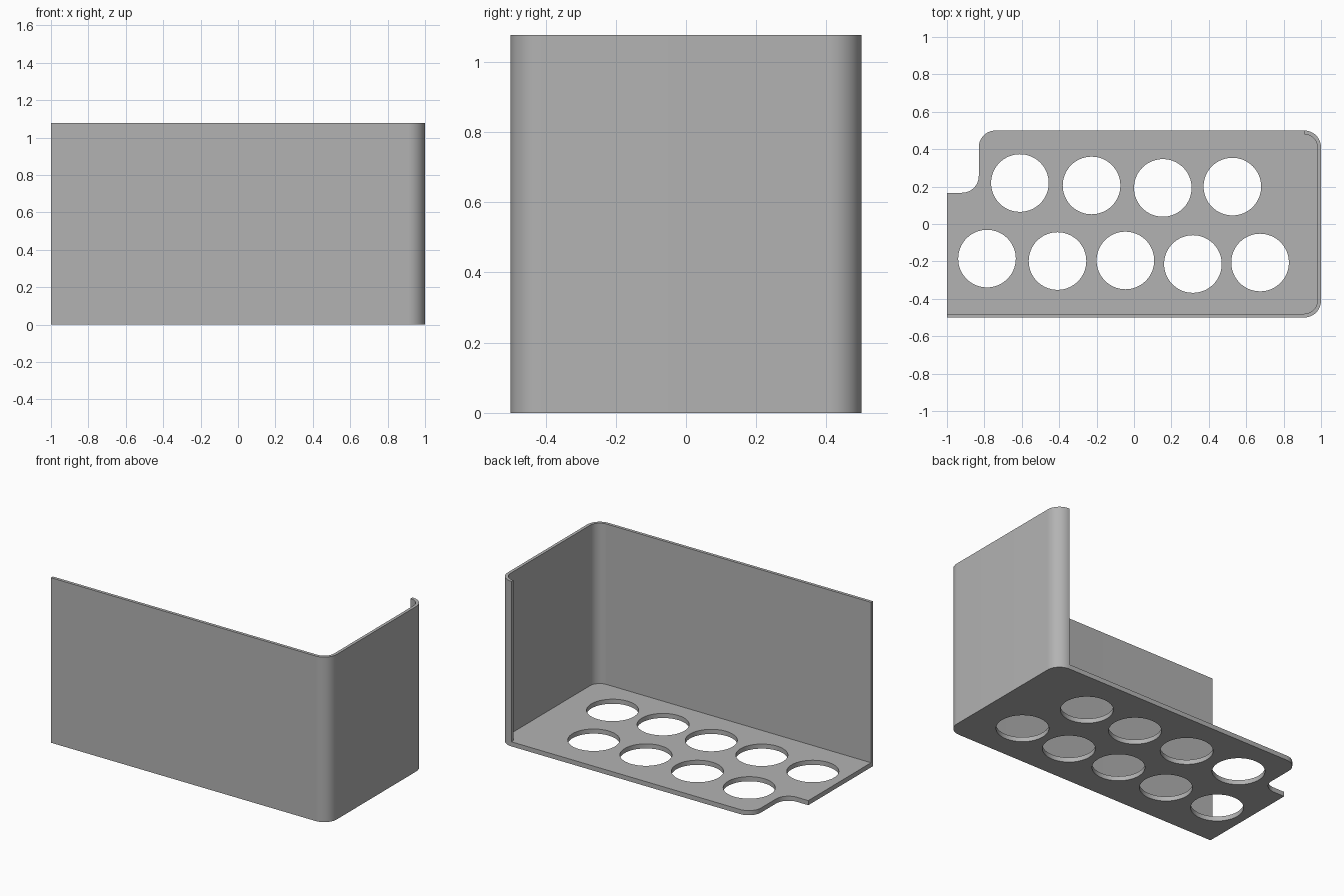
import bpy, bmesh, math

if "Cube" in bpy.data.objects:
    bpy.data.objects.remove(bpy.data.objects["Cube"])

H, T, W, R = 1.077, 0.03, 0.02, 0.09   # height, floor and wall thickness, corner radius

grey = bpy.data.materials.new("light grey")
grey.diffuse_color = (0.45, 0.45, 0.45, 1)
grey.use_nodes = True
grey.node_tree.nodes["Principled BSDF"].inputs["Base Color"].default_value = grey.diffuse_color


def arc(cx, cy, r, start, end, n=14):
    """Points along an arc, angles in degrees."""
    return [(cx + r * math.cos(math.radians(start + (end - start) * i / n)),
             cy + r * math.sin(math.radians(start + (end - start) * i / n)))
            for i in range(n + 1)]


def slab(name, loops, z0, z1):
    """Filled outline with optional holes, extruded from z0 to z1."""
    curve = bpy.data.curves.new(name, 'CURVE')
    curve.dimensions = '2D'
    curve.fill_mode = 'BOTH'
    curve.extrude = (z1 - z0) / 2
    for loop in loops:
        spline = curve.splines.new('POLY')
        spline.points.add(len(loop) - 1)
        for point, (x, y) in zip(spline.points, loop):
            point.co = (x, y, 0, 1)
        spline.use_cyclic_u = True
    obj = bpy.data.objects.new(name, curve)
    bpy.context.collection.objects.link(obj)
    bpy.ops.object.select_all(action='DESELECT')
    obj.select_set(True)
    bpy.context.view_layer.objects.active = obj
    bpy.ops.object.convert(target='MESH')
    obj = bpy.context.object
    obj.name = name
    bm = bmesh.new()
    bm.from_mesh(obj.data)
    bmesh.ops.remove_doubles(bm, verts=bm.verts, dist=1e-5)
    bmesh.ops.translate(bm, verts=bm.verts, vec=(0, 0, (z0 + z1) / 2))
    bmesh.ops.recalc_face_normals(bm, faces=bm.faces)
    bm.to_mesh(obj.data)
    bm.free()
    obj.data.materials.clear()
    obj.data.materials.append(grey)
    bpy.ops.object.shade_smooth_by_angle(angle=math.radians(30))


# Floor: rounded outline with a notched back left corner and nine round holes
front_corner = arc(1 - R, -0.5 + R, R, -90, 0)
back_corner = arc(1 - R, 0.5 - R, R, 0, 90)
floor_outline = ([(-1, -0.5)] + front_corner + back_corner
                 + arc(-0.83 + R, 0.5 - R, R, 90, 180)
                 + arc(-0.83 - R, 0.167 + R, R, 0, -90) + [(-1, 0.167)])
holes = [(-0.61, 0.219), (-0.227, 0.206), (0.154, 0.193), (0.526, 0.2),
         (-0.786, -0.185), (-0.409, -0.198), (-0.046, -0.195),
         (0.315, -0.214), (0.674, -0.206)]
slab("perforated_floor",
     [floor_outline] + [arc(x, y, 0.154, 0, 360, 64)[:-1] for x, y in holes], 0, T)

# Wall: front and right sides, wrapping round the back right corner
inner = (arc(1 - R, 0.5 - R, R - W, 90, 0) + arc(1 - R, -0.5 + R, R - W, 0, -90)
         + [(-1, -0.5 + W)])
slab("wrap_wall", [[(-1, -0.5)] + front_corner + back_corner + inner], T, H)
